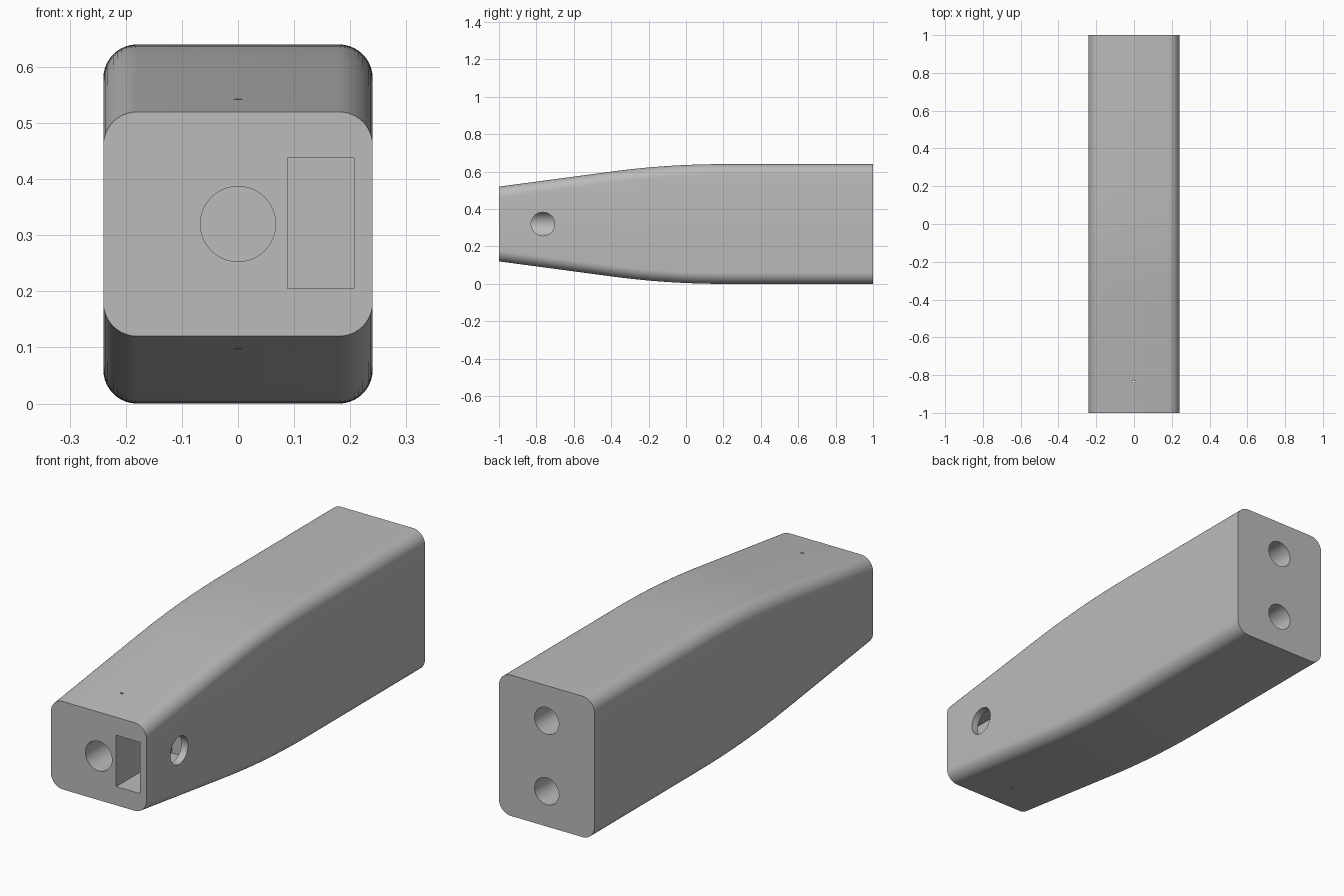
import bpy, bmesh, math
from mathutils import Matrix

if "Cube" in bpy.data.objects:
    bpy.data.objects.remove(bpy.data.objects["Cube"])

HALF_W, MID_Z, CORNER = 0.24, 0.32, 0.06
BEND_START, BEND_END = -0.40, 0.20
SLOPE = 0.12 / 0.90

grey = bpy.data.materials.new("plain grey")
grey.diffuse_color = (0.5, 0.5, 0.5, 1)
grey.use_nodes = True
grey.node_tree.nodes["Principled BSDF"].inputs["Base Color"].default_value = grey.diffuse_color


def half_height(y):
    # straight taper, a tangent bend, then constant height
    if y >= BEND_END:
        return 0.32
    if y <= BEND_START:
        return 0.20 + SLOPE * (y + 1)
    return 0.32 - SLOPE * (BEND_END - y) ** 2 / (2 * (BEND_END - BEND_START))


def section(y, steps=10):
    # rounded rectangle across the handle
    h, pts = half_height(y), []
    for q, (sx, sz) in enumerate([(1, 1), (-1, 1), (-1, -1), (1, -1)]):
        for i in range(steps + 1):
            a = math.pi / 2 * (q + i / steps)
            pts.append((sx * (HALF_W - CORNER) + CORNER * math.cos(a), y,
                        MID_Z + sz * (h - CORNER) + CORNER * math.sin(a)))
    return pts


def to_object(bm, name):
    bmesh.ops.recalc_face_normals(bm, faces=bm.faces)
    mesh = bpy.data.meshes.new(name)
    bm.to_mesh(mesh)
    bm.free()
    ob = bpy.data.objects.new(name, mesh)
    bpy.context.collection.objects.link(ob)
    mesh.materials.append(grey)
    return ob


def drill(name, radius, start, end):
    # cylinder cutter between two points
    bm = bmesh.new()
    axis = end - start
    m = Matrix.Translation((start + end) / 2) @ axis.to_track_quat('Z', 'Y').to_matrix().to_4x4()
    bmesh.ops.create_cone(bm, cap_ends=True, segments=48, radius1=radius,
                          radius2=radius, depth=axis.length, matrix=m)
    return to_object(bm, name)


def block(name, low, high):
    bm = bmesh.new()
    m = Matrix.Translation((low + high) / 2) @ Matrix.Diagonal((*(high - low), 1))
    bmesh.ops.create_cube(bm, size=1, matrix=m)
    return to_object(bm, name)


V = lambda *p: Matrix.Translation(p).to_translation()

# tapered body lofted along y
bm = bmesh.new()
stations = [-1] + [BEND_START + (BEND_END - BEND_START) * i / 16 for i in range(17)] + [1]
rings = [[bm.verts.new(p) for p in section(y)] for y in stations]
n = len(rings[0])
for a, b in zip(rings, rings[1:]):
    for i in range(n):
        j = (i + 1) % n
        bm.faces.new((a[i], a[j], b[j], b[i]))
bm.faces.new(rings[0])
bm.faces.new(rings[-1])
body = to_object(bm, "handle_body")

# holes: front bore, side port, front pocket, two rear bores, small vents
cutters = [
    drill("front_bore", 0.067, V(0, -1.1, MID_Z), V(0, -0.5, MID_Z)),
    drill("side_port", 0.063, V(0, -0.765, MID_Z), V(0.4, -0.765, MID_Z)),
    block("front_pocket", V(0.088, -1.1, 0.205), V(0.207, -0.6, 0.438)),
    block("vent_slot", V(-0.007, -0.838, -0.1), V(0.007, -0.831, 0.8)),
]
for z in (0.16, 0.48):
    cutters.append(drill("rear_bore", 0.061, V(0, 0.6, z), V(0, 1.1, z)))

bpy.context.view_layer.objects.active = body
for c in cutters:
    mod = body.modifiers.new(c.name, 'BOOLEAN')
    mod.operation, mod.solver, mod.object = 'DIFFERENCE', 'EXACT', c
    bpy.ops.object.modifier_apply(modifier=mod.name)
for c in cutters:
    bpy.data.objects.remove(c)

bpy.ops.object.select_all(action='DESELECT')
body.select_set(True)
bpy.ops.object.shade_smooth_by_angle(angle=math.radians(30))
